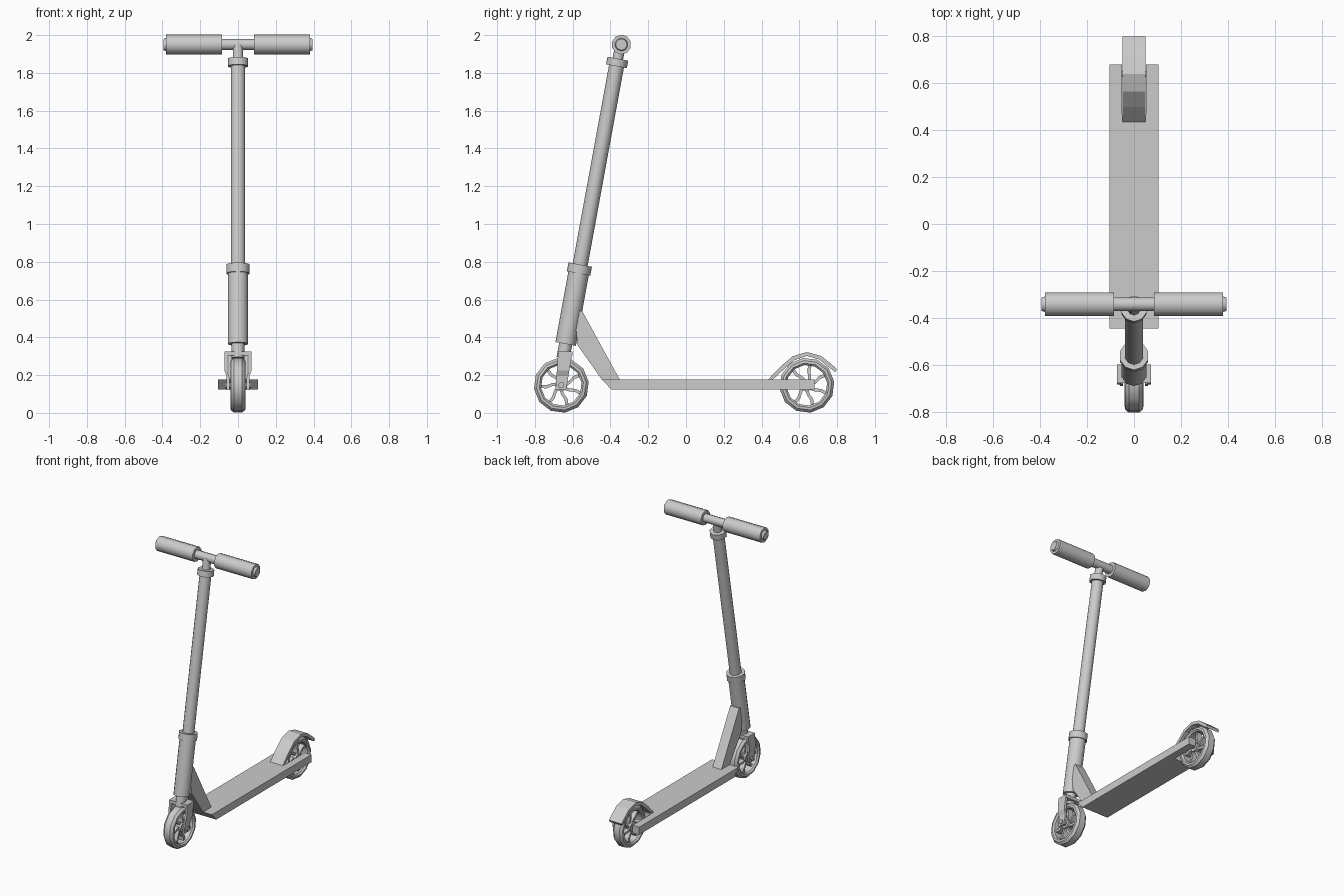
import bpy, bmesh, math
from mathutils import Vector, Matrix

cube = bpy.data.objects.get("Cube")
if cube:
    bpy.data.objects.remove(cube, do_unlink=True)

grey = bpy.data.materials.new("light grey")
grey.use_nodes = True
grey.diffuse_color = (0.6, 0.6, 0.6, 1)
grey.node_tree.nodes["Principled BSDF"].inputs["Base Color"].default_value = (0.6, 0.6, 0.6, 1)


def finish(name, bm, smooth=0):
    bmesh.ops.recalc_face_normals(bm, faces=bm.faces)
    mesh = bpy.data.meshes.new(name)
    bm.to_mesh(mesh)
    bm.free()
    mesh.materials.append(grey)
    obj = bpy.data.objects.new(name, mesh)
    bpy.context.collection.objects.link(obj)
    if smooth:
        bpy.ops.object.select_all(action='DESELECT')
        obj.select_set(True)
        bpy.context.view_layer.objects.active = obj
        bpy.ops.object.shade_smooth_by_angle(angle=math.radians(smooth))
    return obj


def tube(name, a, b, r, sides=10, r2=None):
    a, b = Vector(a), Vector(b)
    bm = bmesh.new()
    turn = (b - a).to_track_quat('Z', 'Y').to_matrix().to_4x4()
    bmesh.ops.create_cone(bm, cap_ends=True, segments=sides, radius1=r, radius2=r2 or r,
                          depth=(b - a).length, matrix=Matrix.Translation((a + b) / 2) @ turn)
    return finish(name, bm, 50)


def add_slab(bm, outline, x0, x1):
    """Extrude a (y, z) outline from x0 to x1."""
    face = bm.faces.new([bm.verts.new((x0, y, z)) for y, z in outline])
    moved = bmesh.ops.extrude_face_region(bm, geom=[face])["geom"]
    bmesh.ops.translate(bm, vec=(x1 - x0, 0, 0),
                        verts=[g for g in moved if isinstance(g, bmesh.types.BMVert)])


def slab(name, outline, x0, x1):
    bm = bmesh.new()
    add_slab(bm, outline, x0, x1)
    # extrusion leaves the start face open in some cases, so close it
    bmesh.ops.holes_fill(bm, edges=[e for e in bm.edges if e.is_boundary])
    return finish(name, bm)


def polar(cy, cz, r, angle):
    return cy + r * math.cos(angle), cz + r * math.sin(angle)


def wheel(name, cy, cz):
    # Tyre and rim: closed profile revolved about the axle
    bm = bmesh.new()
    profile = [(-.03, .108), (-.04, .118), (-.038, .132), (-.022, .146),
               (.022, .146), (.038, .132), (.04, .118), (.03, .108)]
    n = 12
    rings = []
    for i in range(n):
        ring = []
        for x, r in profile:
            y, z = polar(cy, cz, r, math.tau * (i + .25) / n)
            ring.append(bm.verts.new((x, y, z)))
        rings.append(ring)
    for i in range(n):
        p, q = rings[i], rings[(i + 1) % n]
        for j in range(len(profile)):
            k = (j + 1) % len(profile)
            bm.faces.new((p[j], p[k], q[k], q[j]))
    finish(name + "_tyre", bm, 35)
    # Swept spokes
    bm = bmesh.new()
    for s in range(7):
        base = math.tau * s / 7
        radii = (.02, .05, .08, .112)
        bend = (0, .38, .55, .5)
        lead = [polar(cy, cz, r, base + b + .0085 / r) for r, b in zip(radii, bend)]
        trail = [polar(cy, cz, r, base + b - .0085 / r) for r, b in zip(radii, bend)]
        add_slab(bm, lead + trail[::-1], -.018, .018)
    finish(name + "_spokes", bm)
    tube(name + "_hub", (-.03, cy, cz), (.03, cy, cz), .032, 12)


wheel("front_wheel", -.66, .146)
wheel("rear_wheel", .64, .146)
tube("rear_axle", (-.07, .64, .146), (.07, .64, .146), .014)
tube("front_axle", (-.068, -.66, .146), (.068, -.66, .146), .016)


# Steering column parts along the leaning axis
def axis(z):
    return 0, -.347 + (z - 1.95) * .183, z


for name, z0, z1, r in [("steerer", .29, .40, .035), ("head_tube", .365, .74, .055),
                        ("lower_collar", .738, .785, .063), ("stem", .76, 1.845, .04),
                        ("upper_collar", 1.835, 1.875, .056), ("bar_post", 1.86, 1.95, .028)]:
    tube(name, axis(z0), axis(z1), r)

# Handlebar, grips and end caps
by, bz = -.342, 1.95
tube("handlebar", (-.37, by, bz), (.37, by, bz), .03)
for side, s in (("right", -1), ("left", 1)):
    tube(side + "_grip", (s * .085, by, bz), (s * .38, by, bz), .052)
    tube(side + "_end_cap", (s * .375, by, bz), (s * .395, by, bz), .036, 10, .03)
    # Fork leg, stepping inward towards the axle
    bm = bmesh.new()
    outline = [(.072, .325), (.072, .225), (.06, .195), (.06, .122),
               (.046, .122), (.046, .19), (.056, .22), (.056, .325)]
    loops = []
    for edge in (-1, 1):
        loops.append([bm.verts.new((s * x, -.66 + (z - .146) * .12 + edge * (.028 + (z - .122) * .05), z))
                      for x, z in outline])
    for loop in loops:
        for i in range(3):
            bm.faces.new((loop[i], loop[i + 1], loop[6 - i], loop[7 - i]))
    for i in range(8):
        k = (i + 1) % 8
        bm.faces.new((loops[0][i], loops[0][k], loops[1][k], loops[1][i]))
    finish(side + "_fork_leg", bm)

slab("fork_crown", [(-.677, .303), (-.677, .325), (-.6, .325), (-.6, .303)], -.072, .072)

# Deck with slanted nose and two prongs around the rear wheel
slab("deck", [(-.445, .177), (-.395, .123), (.47, .123), (.47, .177)], -.105, .105)
for side, s in (("right", -1), ("left", 1)):
    slab(side + "_deck_prong", [(.47, .123), (.68, .123), (.68, .177), (.47, .177)], s * .052, s * .105)

# Diagonal brace from deck to head tube
slab("brace", [(-.575, .36), (-.445, .175), (-.395, .125), (-.35, .175), (-.55, .54), (-.59, .54)], -.035, .035)

# Rear mudguard: thin arched strip
top = [(.435, .177), (.50, .245), (.565, .30), (.64, .322), (.715, .302), (.765, .262), (.80, .232)]
under = [(.79, .216), (.75, .246), (.705, .283), (.64, .301), (.575, .28), (.515, .228), (.46, .177)]
slab("rear_mudguard", top + under, -.05, .05)
